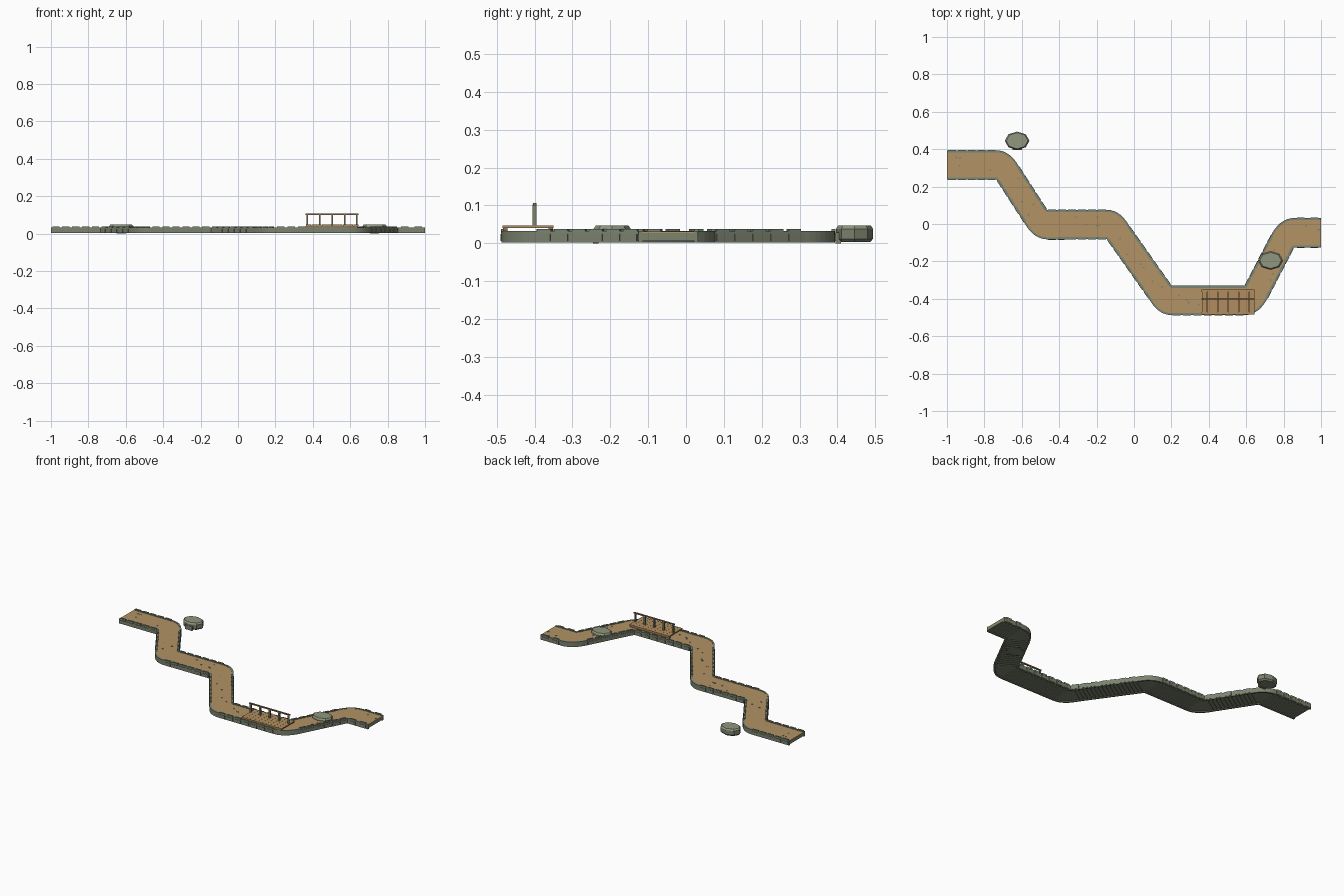
import bpy, bmesh, math, random
from mathutils import Vector, Matrix

random.seed(4)
cube = bpy.data.objects.get("Cube")
if cube:
    bpy.data.objects.remove(cube)


def material(name, rgb):
    m = bpy.data.materials.new(name)
    m.use_nodes = True
    m.diffuse_color = (*rgb, 1)
    m.node_tree.nodes["Principled BSDF"].inputs["Base Color"].default_value = (*rgb, 1)
    return m


DIRT = material("packed dirt", (0.45, 0.29, 0.13))
STONE = material("grey green stone", (0.20, 0.225, 0.155))
EDGE = material("mossy edging", (0.19, 0.24, 0.18))
ROCK = material("pale rock", (0.28, 0.31, 0.21))
WOOD = material("brown timber", (0.30, 0.16, 0.065))
PLANK = material("tan plank", (0.44, 0.27, 0.115))


def finish(name, bm, mat):
    bmesh.ops.remove_doubles(bm, verts=bm.verts, dist=1e-5)
    bmesh.ops.recalc_face_normals(bm, faces=bm.faces)
    me = bpy.data.meshes.new(name)
    bm.to_mesh(me)
    bm.free()
    me.materials.append(mat)
    ob = bpy.data.objects.new(name, me)
    bpy.context.collection.objects.link(ob)
    return ob


def add_box(bm, centre, size, angle=0):
    mat = (Matrix.Translation(centre) @ Matrix.Rotation(angle, 4, 'Z')
           @ Matrix.Diagonal((*size, 1)))
    bmesh.ops.create_cube(bm, size=1, matrix=mat)


# Path plan: inner corner, its side (+1 = left is inner), start and end angle of the outer arc
WIDE, SLIM = 0.157, 0.137
corners = [((-0.735, 0.237), -1, 90, 33), ((-0.465, 0.075), 1, 213, 270),
           ((-0.145, -0.081), -1, 90, 32), ((0.2, -0.33), 1, 212, 270),
           ((0.593, -0.33), 1, 270, 330), ((0.855, -0.125), -1, 150, 90)]
rungs = [(Vector((-1, 0.394)), Vector((-1, 0.237)))]
straights = []
for centre, side, a0, a1 in corners:
    c = Vector(centre)
    for i in range(9):
        t = i / 8
        a = math.radians(a0 + (a1 - a0) * t)
        flat = abs(math.sin(a)) ** 4
        outer = c + (SLIM + (WIDE - SLIM) * flat) * Vector((math.cos(a), math.sin(a)))
        pair = (c, outer) if side > 0 else (outer, c)
        if i == 0:
            straights.append((rungs[-1], pair))
        rungs.append(pair)
end = (Vector((1, 0.032)), Vector((1, -0.125)))
straights.append((rungs[-1], end))
rungs.append(end)


def strip(name, f0, f1, z0, z1, mat):
    """Loft a rectangular section along the path between two width fractions."""
    bm = bmesh.new()
    loops = []
    for l, r in rungs:
        a, b = l.lerp(r, f0), l.lerp(r, f1)
        loops.append([bm.verts.new((*p, z)) for p, z in
                      ((a, z0), (b, z0), (b, z1), (a, z1))])
    for p, q in zip(loops, loops[1:]):
        for i in range(4):
            j = (i + 1) % 4
            bm.faces.new((p[i], p[j], q[j], q[i]))
    bm.faces.new(loops[0])
    bm.faces.new(loops[-1])
    return finish(name, bm, mat)


strip("path_foundation", 0, 1, 0.008, 0.027, STONE)
strip("path_surface", 0.06, 0.94, 0.027, 0.031, DIRT)
for side, f0, f1 in (("left", 0, 0.07), ("right", 0.93, 1)):
    strip(side + "_kerb", f0, f1, 0.027, 0.033, EDGE)
    strip(side + "_footing", f0, f1, 0.002, 0.008, STONE)

# Kerb stones, wall blocks and underside ribs along every straight stretch
kerb, wall, ribs = bmesh.new(), bmesh.new(), bmesh.new()
for (l0, r0), (l1, r1) in straights:
    for p, q, out in ((l0, l1, 1), (r0, r1, -1)):
        d = q - p
        ang = math.atan2(d.y, d.x)
        n = Vector((-d.y, d.x)).normalized() * out
        sloped = abs(d.y) > 0.05
        count = max(1, int(d.length / 0.05))
        for i in range(count):
            m = p + d * ((i + 0.5) / count)
            k = m - n * (0.007 if sloped else 0.004)
            add_box(kerb, (*k, 0.032), (0.039, 0.011, 0.011), ang)
            add_box(wall, (*m, 0.0155), (0.042, 0.005, 0.019), ang)
    steps = max(2, int((l1 - l0).length / 0.022))
    for i in range(steps):
        t = (i + 0.5) / steps
        a, b = l0.lerp(l1, t), r0.lerp(r1, t)
        v = b - a
        add_box(ribs, (*((a + b) / 2), 0.007), (v.length * 0.9, 0.012, 0.005),
                math.atan2(v.y, v.x))
finish("kerb_stones", kerb, EDGE)
finish("wall_blocks", wall, STONE)
finish("underside_ribs", ribs, STONE)

# Pebbles set into the path
bm = bmesh.new()
for (l0, r0), (l1, r1) in straights:
    for i in range(int((l1 - l0).length / 0.06)):
        t, f = random.uniform(0.05, 0.95), random.uniform(0.2, 0.8)
        p = l0.lerp(l1, t).lerp(r0.lerp(r1, t), f)
        add_box(bm, (*p, 0.031), (0.011, 0.007, 0.003), random.uniform(0, 3))
finish("path_pebbles", bm, EDGE)


# Boulders: eight-sided stacked rings, with a small block in front
def boulder(name, x, y):
    bm = bmesh.new()
    loops = []
    for z, s in ((0.003, 0.85), (0.012, 1), (0.038, 1), (0.047, 0.88)):
        loops.append([bm.verts.new((x + 0.066 * s * math.cos(a), y + 0.049 * s * math.sin(a), z))
                      for a in (math.tau * i / 8 for i in range(8))])
    for p, q in zip(loops, loops[1:]):
        for i in range(8):
            j = (i + 1) % 8
            bm.faces.new((p[i], p[j], q[j], q[i]))
    bm.faces.new(loops[0])
    bm.faces.new(loops[-1])
    ob = finish(name, bm, ROCK)
    ob.data.materials.append(STONE)
    for f in ob.data.polygons:
        f.material_index = int(f.normal.z < 0.2)
    bm = bmesh.new()
    add_box(bm, (x, y - 0.043, 0.014), (0.05, 0.014, 0.028))
    finish(name + "_foot", bm, STONE)


boulder("back_boulder", -0.625, 0.445)
boulder("path_boulder", 0.73, -0.195)

# Timber deck: planks on two bearers
bm = bmesh.new()
for i in range(10):
    add_box(bm, (0.364 + 0.028 * (i + 0.5), -0.417, 0.0435), (0.0272, 0.134, 0.007))
finish("deck_planks", bm, PLANK)
bm = bmesh.new()
for y in (-0.477, -0.357):
    add_box(bm, (0.5, y, 0.037), (0.276, 0.012, 0.008))
finish("deck_bearers", bm, WOOD)

# Railing with five posts
bm = bmesh.new()
for i in range(5):
    add_box(bm, (0.37 + 0.0665 * i, -0.4, 0.072), (0.008, 0.01, 0.06))
finish("railing_posts", bm, STONE)
bm = bmesh.new()
add_box(bm, (0.503, -0.4, 0.103), (0.284, 0.009, 0.007))
finish("railing_bar", bm, WOOD)
